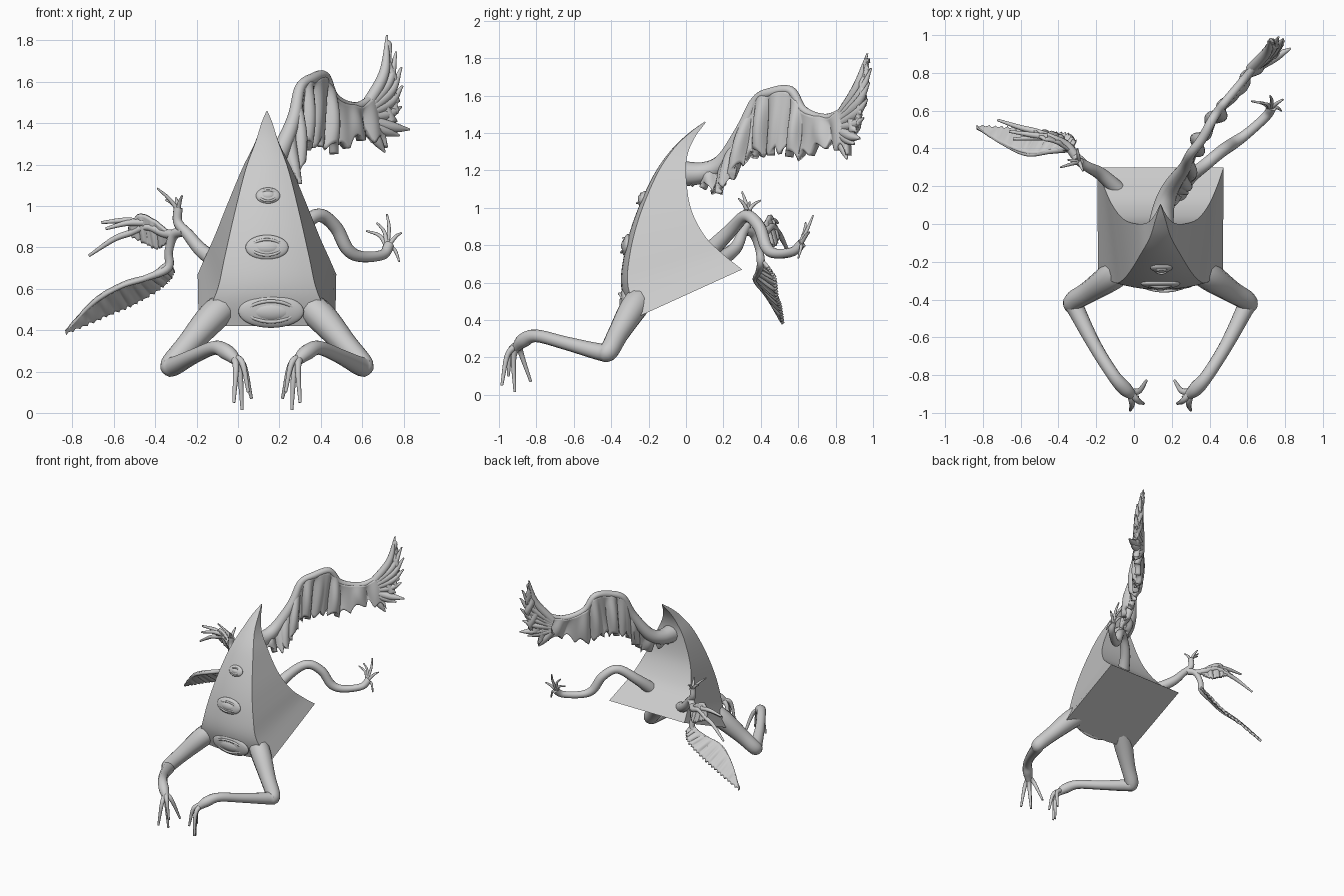
import bpy, bmesh, math
from mathutils import Vector

cube = bpy.data.objects.get("Cube")
if cube:
    bpy.data.objects.remove(cube)

clay = bpy.data.materials.new("pale_grey")
clay.use_nodes = True
clay.diffuse_color = (0.6, 0.6, 0.6, 1)
clay.node_tree.nodes["Principled BSDF"].inputs["Base Color"].default_value = (0.6, 0.6, 0.6, 1)

MID = 0.14  # x of the body's mirror plane


def spline(points, n):
    """Catmull-Rom samples through points of any dimension."""
    p = [Vector(q) for q in points]
    p = [p[0] * 2 - p[1]] + p + [p[-1] * 2 - p[-2]]
    out = []
    for i in range(n + 1):
        t = i / n * (len(points) - 1)
        k = min(int(t), len(points) - 2)
        t -= k
        a, b, c, d = p[k:k + 4]
        out.append((b * 2 + (c - a) * t + (a * 2 - b * 5 + c * 4 - d) * t * t
                    + (b * 3 - a - c * 3 + d) * t ** 3) / 2)
    return out


def finish(obj, angle=50):
    if not obj.data.materials:
        obj.data.materials.append(clay)
    bpy.ops.object.select_all(action='DESELECT')
    obj.select_set(True)
    bpy.context.view_layer.objects.active = obj
    if obj.type == 'CURVE':
        bpy.ops.object.convert(target='MESH')
    bpy.ops.object.shade_smooth_by_angle(angle=math.radians(angle))


def from_bmesh(name, bm):
    bmesh.ops.recalc_face_normals(bm, faces=bm.faces)
    mesh = bpy.data.meshes.new(name)
    bm.to_mesh(mesh)
    bm.free()
    obj = bpy.data.objects.new(name, mesh)
    bpy.context.collection.objects.link(obj)
    return obj


def tube(name, points, n=24, closed=False):
    """Tapered round limb; each point is x, y, z, radius."""
    curve = bpy.data.curves.new(name, 'CURVE')
    curve.dimensions = '3D'
    curve.bevel_depth = 1
    curve.bevel_resolution = 4
    curve.use_fill_caps = True
    samples = points if closed else spline(points, n)
    strand = curve.splines.new('POLY')
    strand.points.add(len(samples) - 1)
    strand.use_cyclic_u = closed
    for dot, s in zip(strand.points, samples):
        dot.co = (s[0], s[1], s[2], 1)
        dot.radius = max(s[3], 0.002)
    obj = bpy.data.objects.new(name, curve)
    bpy.context.collection.objects.link(obj)
    finish(obj, 80)


def fingers(name, root, tips, r, arch):
    """Knuckled digits fanning from one root; arch offsets the middle joint."""
    root = Vector(root)
    for i, tip in enumerate(tips):
        tip = Vector(tip)
        knuckle = root.lerp(tip, 0.45) + Vector(arch)
        tube(f"{name}_{i + 1}", [(*root, r * 1.3), (*knuckle, r), (*tip, r * 0.5)], 12)


def sheet(name, top, bottom, folds, depth, jag, thick, n=110, rows=10):
    """Feathered membrane hung between two edges, rippled and ragged below."""
    bm = bmesh.new()
    grid = []
    uppers, lowers = spline(top, n), spline(bottom, n)
    for i, (a, b) in enumerate(zip(uppers, lowers)):
        u = i / n
        along = uppers[min(i + 1, n)] - uppers[max(i - 1, 0)]
        side = along.cross(a - b).normalized()
        b = b + (a - b).normalized() * jag * abs(math.sin(folds * math.pi * u))
        ripple = math.sin(folds * math.pi * u) + 0.5 * math.sin(folds * 5.1 * u + 1)
        grid.append([bm.verts.new(a.lerp(b, j / rows) + side * depth * ripple
                                  * math.sin(j / rows * math.pi * 0.8)
                                  * math.sin(math.pi * u) ** 0.5) for j in range(rows + 1)])
    for g, h in zip(grid, grid[1:]):
        for j in range(rows):
            bm.faces.new((g[j], g[j + 1], h[j + 1], h[j]))
    obj = from_bmesh(name, bm)
    solid = obj.modifiers.new("thickness", 'SOLIDIFY')
    solid.thickness = thick
    solid.offset = 0
    finish(obj, 70)


# Body: bent pyramid; each station is front y, z, half width, back y, z, half width
stations = [(-.25, .42, .33, .30, .67, .335), (-.31, .58, .245, .20, .75, .30),
            (-.30, .75, .205, .10, .85, .255), (-.25, .95, .16, .025, 1.0, .195),
            (-.16, 1.17, .105, 0, 1.18, .12), (-.07, 1.31, .055, .01, 1.29, .065),
            (.02, 1.40, .027, .05, 1.38, .03), (.1, 1.46, .002, .105, 1.455, .002)]
bm = bmesh.new()
rings = []
for fy, fz, fw, by, bz, bw in spline(stations, 42):
    front = [(MID + fw * t, fy - .15 * fw * (1 - t * t), fz)
             for t in (i / 5 - 1 for i in range(11))]
    rings.append([bm.verts.new(c) for c in front + [(MID + bw, by, bz), (MID - bw, by, bz)]])
for lo, hi in zip(rings, rings[1:]):
    for k in range(len(lo)):
        m = (k + 1) % len(lo)
        bm.faces.new((lo[k], lo[m], hi[m], hi[k]))
bm.faces.new(rings[0])
bm.faces.new(rings[-1])
finish(from_bmesh("body", bm), 35)

# Eyes: low mound, eyeball and almond lid rim; out is how far they swell
for name, x, y, z, w, h, lean, out in (("lower_eye", .16, -.32, .49, .122, .05, -.15, .036),
                                       ("middle_eye", .14, -.317, .80, .08, .038, .15, .03),
                                       ("upper_eye", .145, -.232, 1.05, .045, .026, .4, .025)):
    for part, k, tall, d in (("mound", 1.3, 1.6, .8), ("ball", .85, 1, 1)):
        bpy.ops.mesh.primitive_uv_sphere_add(segments=32, ring_count=16, location=(x, y, z))
        ball = bpy.context.object
        ball.name = f"{name}_{part}"
        ball.scale = (w * k, out * d, h * tall)
        ball.rotation_euler.x = -lean
        finish(ball, 180)
    rim = []
    for i in range(48):
        a = i / 48 * math.tau
        up = h * math.sin(a) * abs(math.sin(a)) ** 0.4
        swell = out * (.75 - .6 * math.cos(a) ** 2)
        rim.append((x + w * math.cos(a), y - swell + up * math.tan(lean), z + up, .035 * w + .004))
    tube(f"{name}_lids", rim, closed=True)

# Front arms and hanging hands, mirrored
arm = [(.02, -.18, .56, .05), (-.1, -.265, .485, .075), (-.24, -.36, .33, .058),
       (-.322, -.412, .235, .052), (-.305, -.455, .228, .046), (-.21, -.64, .275, .036),
       (-.11, -.8, .315, .034), (-.05, -.87, .29, .038), (-.005, -.91, .25, .024)]
tips = [(-.02, -.985, .05), (.02, -.915, .015), (.065, -.83, .07), (.05, -.95, .1)]
for side, flip in (("right", False), ("left", True)):
    def place(p):
        return (2 * MID - p[0], *p[1:]) if flip else p
    tube(f"{side}_front_arm", [place(p) for p in arm], 48)
    fingers(f"{side}_front_finger", place((-.02, -.89, .27)), [place(t) for t in tips],
            .015, (.01 if not flip else -.01, -.02, .045))

# Thin rear arm on the left
tube("left_rear_arm", [(.2, .1, .74, .05), (.28, .23, .87, .038), (.385, .32, .955, .033),
                       (.47, .39, .9, .033), (.53, .43, .79, .032), (.6, .48, .755, .027),
                       (.7, .57, .765, .025), (.73, .62, .81, .026)], 48)
fingers("left_rear_finger", (.72, .61, .8),
        [(.62, .65, .88), (.67, .64, .92), (.72, .68, .96), (.79, .66, .87), (.78, .6, .73)],
        .009, (.01, .01, .02))

# Branching rear arm on the right
tube("right_rear_arm", [(-.05, .15, .7, .045), (-.17, .26, .78, .035), (-.24, .3, .86, .028),
                        (-.29, .33, .92, .023), (-.29, .33, .99, .022)], 30)
fingers("right_rear_finger", (-.29, .33, .98),
        [(-.39, .3, 1.085), (-.35, .34, 1.03), (-.27, .28, 1.05), (-.3, .4, 1.04)],
        .009, (0, 0, .01))
tube("right_wing_stem", [(-.26, .31, .88, .026), (-.31, .36, .86, .024), (-.335, .39, .78, .021),
                         (-.34, .4, .7, .022), (-.45, .385, .65, .015), (-.57, .37, .61, .012),
                         (-.7, .43, .53, .01), (-.83, .51, .395, .005)], 36)
sheet("right_lower_wing",
      [(-.33, .39, .74), (-.42, .39, .67), (-.55, .37, .63), (-.69, .42, .55), (-.835, .51, .395)],
      [(-.305, .44, .68), (-.35, .48, .62), (-.49, .49, .53), (-.65, .51, .46), (-.83, .52, .38)],
      22, .004, .014, .018)
tube("right_small_stem", [(-.31, .36, .86, .024), (-.36, .42, .87, .022), (-.44, .46, .9, .018),
                          (-.52, .49, .87, .016), (-.6, .51, .84, .014), (-.72, .55, .76, .007)])
sheet("right_small_wing",
      [(-.33, .38, .87), (-.41, .43, .935), (-.48, .45, .96), (-.53, .48, .9)],
      [(-.34, .42, .82), (-.39, .47, .79), (-.46, .49, .82), (-.53, .5, .86)], 9, .005, .01, .016)
fingers("right_small_finger", (-.46, .46, .92), [(-.66, .49, .92), (-.64, .45, .89)],
        .014, (0, 0, .01))

# Great wing on the left: fleshy leading edge, folded membrane, feather fan
crest = [(.14, -.03, 1.18), (.16, .1, 1.19), (.2, .2, 1.25), (.27, .3, 1.42), (.3, .37, 1.57),
         (.36, .45, 1.615), (.42, .56, 1.625), (.47, .63, 1.52), (.57, .75, 1.48), (.66, .86, 1.53)]
hem = [(.14, -.03, 1.12), (.18, .08, 1.1), (.27, .17, 1.07), (.29, .22, 1.13), (.31, .34, 1.25),
       (.34, .43, 1.27), (.4, .52, 1.28), (.48, .61, 1.25), (.6, .76, 1.31), (.71, .87, 1.28)]
girth = (.07, .055, .045, .034, .026, .026, .025, .023, .022, .018)
tube("left_wing_edge", [(*p, r) for p, r in zip(crest, girth)], 60)
sheet("left_wing_membrane", crest, hem, 17, .024, .05, .045, 200, 14)
plumes = [(.72, .97, 1.825), (.765, .99, 1.745), (.79, .98, 1.67), (.795, .97, 1.58),
          (.79, .95, 1.48), (.83, .93, 1.37), (.78, .9, 1.34), (.71, .86, 1.26)]
for i, tip in enumerate(plumes):
    f = i / (len(plumes) - 1)
    root = Vector((.62, .82, 1.48 - .09 * f))
    tip = Vector(tip)
    bend = root.lerp(tip, .55) + Vector((.03, .01, -.03)) * (1 - f)
    tube(f"left_wing_feather_{i + 1}", [(*root, .03), (*bend, .026), (*tip, .005)], 14)
sheet("left_wing_tip", [(.62, .82, 1.49), (.68, .89, 1.56), (.71, .94, 1.68), (.72, .97, 1.8)],
      [(.66, .83, 1.33), (.76, .91, 1.4), (.765, .95, 1.56), (.735, .975, 1.78)], 9, .01, .02, .03)
